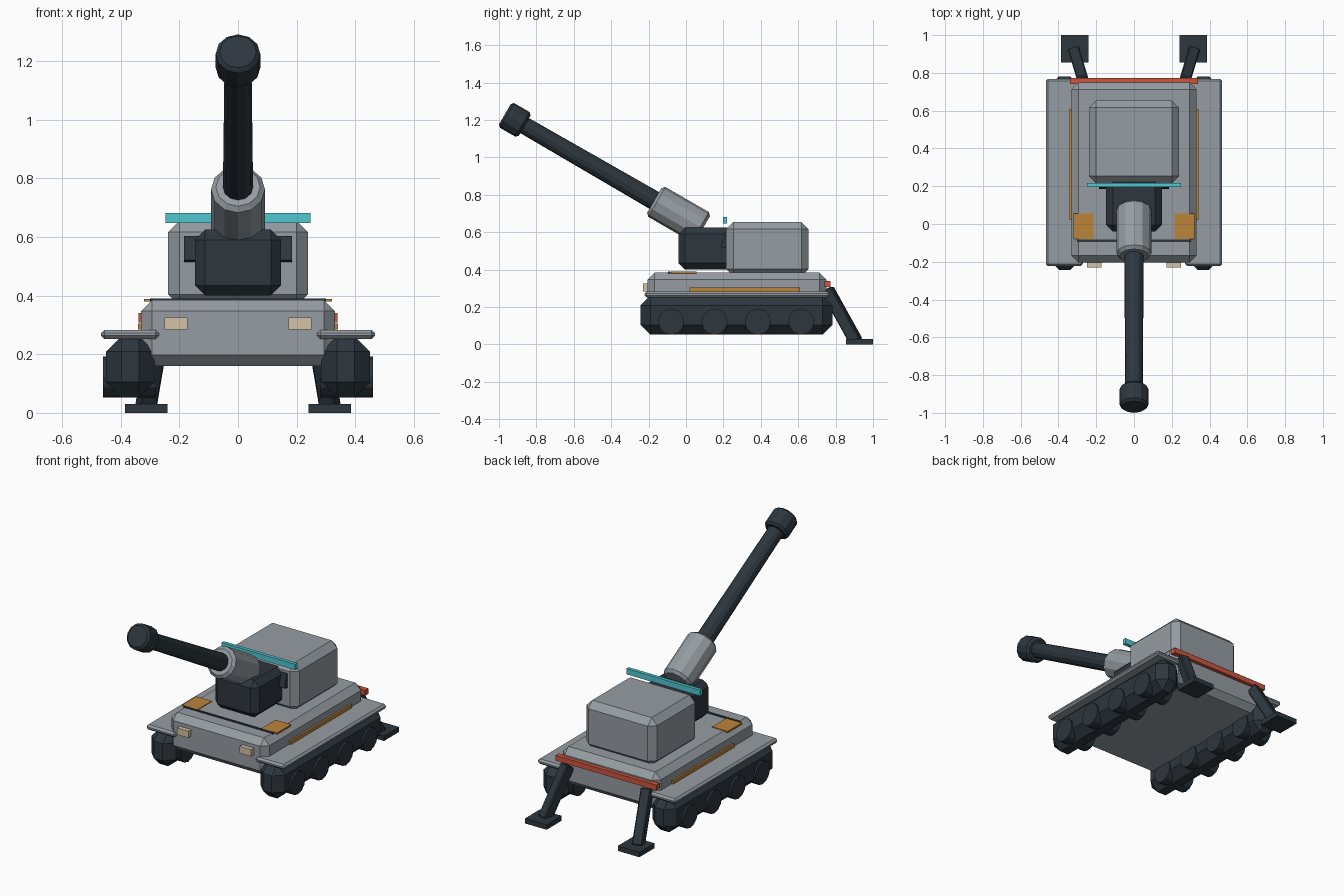
import bpy
from math import radians, sin, cos, pi
from mathutils import Vector

cube = bpy.data.objects.get("Cube")
if cube:
    bpy.data.objects.remove(cube, do_unlink=True)


def material(name, r, g, b):
    m = bpy.data.materials.new(name)
    m.diffuse_color = (r, g, b, 1)
    m.use_nodes = True
    m.node_tree.nodes["Principled BSDF"].inputs["Base Color"].default_value = (r, g, b, 1)
    return m


GREY = material("armour grey", 0.30, 0.335, 0.36)
DARK = material("gunmetal", 0.026, 0.038, 0.048)
AMBER = material("amber", 0.50, 0.23, 0.04)
CYAN = material("cyan", 0.08, 0.57, 0.64)
RED = material("red", 0.62, 0.09, 0.048)
CREAM = material("lamp cream", 0.66, 0.55, 0.38)


def finish(ob, name, mat, bevel):
    ob.name = name
    ob.data.materials.append(mat)
    if bevel:
        mod = ob.modifiers.new("chamfer", "BEVEL")
        mod.width = bevel
        mod.segments = 1
        mod.limit_method = "ANGLE"
        mod.angle_limit = radians(50)
    return ob


def box(name, mat, x, y, z, bevel=0):
    """Box from its (low, high) extent on each axis."""
    bpy.ops.mesh.primitive_cube_add(size=1)
    ob = bpy.context.object
    lo, hi = Vector((x[0], y[0], z[0])), Vector((x[1], y[1], z[1]))
    size = hi - lo
    for v in ob.data.vertices:
        v.co = Vector(a * b for a, b in zip(v.co, size))
    ob.location = (lo + hi) / 2
    return finish(ob, name, mat, bevel)


def tube(name, mat, start, end, r1, r2, sides=12, bevel=0):
    """Solid round bar between two points."""
    start, end = Vector(start), Vector(end)
    bpy.ops.mesh.primitive_cone_add(vertices=sides, radius1=r1, radius2=r2,
                                    depth=(end - start).length, location=(start + end) / 2)
    ob = bpy.context.object
    ob.rotation_euler = (end - start).to_track_quat("Z", "Y").to_euler()
    return finish(ob, name, mat, bevel)


def span(side, a, b):
    return sorted((side * a, side * b))


# Hull and turret
box("hull", GREY, (-0.33, 0.33), (-0.205, 0.75), (0.16, 0.385), 0.037)
box("turret", GREY, (-0.238, 0.238), (0.215, 0.655), (0.365, 0.655), 0.038)
box("sensor_bar", CYAN, (-0.248, 0.248), (0.197, 0.218), (0.647, 0.682))
box("rear_light_bar", RED, (-0.34, 0.34), (0.74, 0.772), (0.308, 0.34))
box("deck_seam", DARK, (-0.3, 0.3), (-0.096, -0.082), (0.38, 0.39))

# Gun mount
box("gun_mantlet", DARK, (-0.147, 0.147), (-0.04, 0.26), (0.4, 0.625), 0.035)
trunnion = box("trunnion", DARK, (-0.184, 0.184), (0.195, 0.275), (0.51, 0.595))
trunnion.rotation_euler.x = radians(-15)

# Gun raised thirty degrees
breech = Vector((0, 0.09, 0.62))
aim = Vector((0, -cos(pi / 6), sin(pi / 6)))
tube("gun_sleeve", GREY, breech, breech + aim * 0.3, 0.092, 0.092, bevel=0.016)
tube("gun_barrel", DARK, breech + aim * 0.2, breech + aim * 1.15, 0.052, 0.046)
tube("muzzle_brake", DARK, breech + aim * 1.1, breech + aim * 1.222, 0.076, 0.076, bevel=0.013)

# Parts repeated on each side
for side, label in ((1, "left"), (-1, "right")):
    box(label + "_fender", GREY, span(side, 0.27, 0.467), (-0.222, 0.768), (0.252, 0.283), 0.011)
    box(label + "_track", DARK, span(side, 0.285, 0.45), (-0.243, 0.782), (0.052, 0.262), 0.053)
    for i in range(4):
        y = -0.08 + 0.232 * i
        tube(f"{label}_road_wheel_{i + 1}", DARK, (side * 0.28, y, 0.122),
             (side * 0.461, y, 0.122), 0.07, 0.07)
    box(label + "_side_strip", AMBER, span(side, 0.32, 0.341), (0.02, 0.61), (0.284, 0.305))
    box(label + "_deck_hatch", AMBER, span(side, 0.215, 0.32), (-0.08, 0.055), (0.38, 0.389))
    box(label + "_headlight", CREAM, span(side, 0.172, 0.25), (-0.231, -0.195), (0.284, 0.325))

    # Rear stabiliser leg and foot
    foot, top = Vector((side * 0.315, 0.91, 0.015)), Vector((side * 0.268, 0.755, 0.295))
    leg = box(label + "_stabiliser_leg", DARK, (-0.032, 0.032), (-0.03, 0.03),
              (0, (top - foot).length), 0.006)
    leg.location = (foot + top) / 2
    leg.rotation_euler = (top - foot).to_track_quat("Z", "X").to_euler()
    box(label + "_stabiliser_foot", DARK, span(side, 0.24, 0.386), (0.855, 1.0), (0.0, 0.03))
